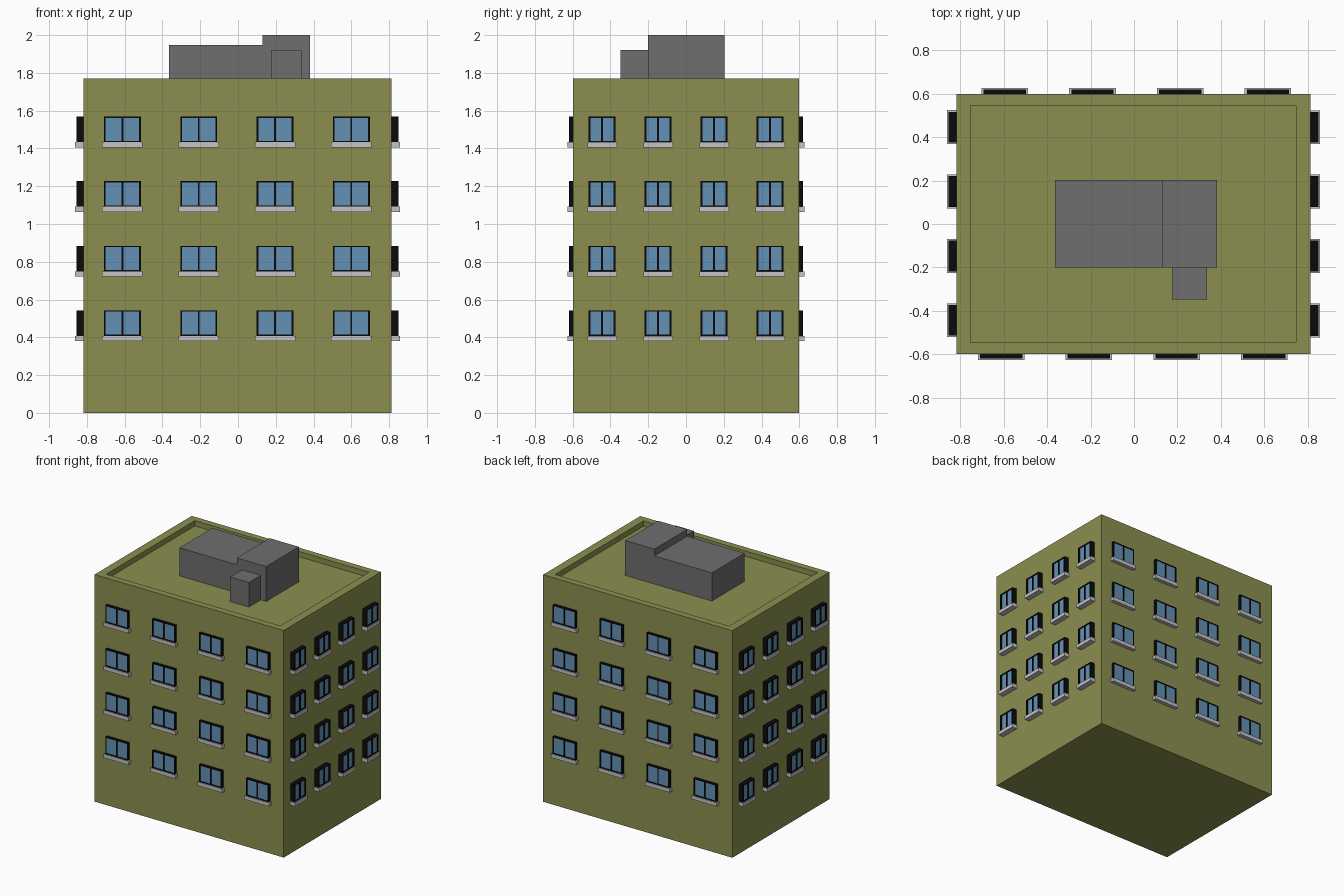
import bpy, bmesh
from mathutils import Matrix, Vector
from math import radians

if "Cube" in bpy.data.objects:
    bpy.data.objects.remove(bpy.data.objects["Cube"], do_unlink=True)


def material(name, rgb):
    m = bpy.data.materials.new(name)
    m.use_nodes = True
    m.diffuse_color = (*rgb, 1)
    bsdf = m.node_tree.nodes["Principled BSDF"]
    bsdf.inputs["Base Color"].default_value = (*rgb, 1)
    bsdf.inputs["Roughness"].default_value = 0.8
    return m


OLIVE = material("olive wall", (0.26, 0.275, 0.078))
GREY = material("roof grey", (0.156, 0.156, 0.156))
BLACK = material("frame black", (0.003, 0.003, 0.003))
BLUE = material("glass blue", (0.127, 0.283, 0.46))
PALE = material("sill pale grey", (0.55, 0.55, 0.57))


def add_box(bm, lo, hi):
    """Add a box between two opposite corners and return its vertices."""
    lo, hi = Vector(lo), Vector(hi)
    mat = Matrix.Translation((lo + hi) / 2) @ Matrix.Diagonal((*(hi - lo), 1))
    return bmesh.ops.create_cube(bm, size=1, matrix=mat)["verts"]


def finish(bm, name, mat):
    mesh = bpy.data.meshes.new(name)
    bm.to_mesh(mesh)
    bm.free()
    mesh.materials.append(mat)
    obj = bpy.data.objects.new(name, mesh)
    bpy.context.collection.objects.link(obj)
    return obj


# Building body with a sunken roof behind a parapet
X0, X1, Y, TOP, ROOF = -0.818, 0.813, 0.598, 1.769, 1.728
bm = bmesh.new()
add_box(bm, (X0, -Y, 0), (X1, Y, TOP))
bm.faces.ensure_lookup_table()
roof = max(bm.faces, key=lambda f: f.calc_center_median().z)
bmesh.ops.inset_region(bm, faces=[roof], thickness=0.052, use_even_offset=True)
inner = [v for v in roof.verts]
for v in inner:
    v.co.x += 0.012 if v.co.x < 0 else -0.014
floor = bmesh.ops.extrude_discrete_faces(bm, faces=[roof])["faces"][0]
for v in floor.verts:
    v.co.z = ROOF
finish(bm, "building_body", OLIVE)

# Rooftop service blocks
BLOCKS = {
    "roof_long_block": ((-0.365, -0.2, ROOF), (0.13, 0.203, 1.947)),
    "roof_tall_block": ((0.13, -0.2, ROOF), (0.382, 0.203, 2.0)),
    "roof_small_block": ((0.176, -0.347, ROOF), (0.336, -0.2, 1.92)),
}
for name, (lo, hi) in BLOCKS.items():
    bm = bmesh.new()
    add_box(bm, lo, hi)
    finish(bm, name, GREY)


def facade(side, angle, wall, first, step, width, depth, sill_depth, border):
    """Four floors of four windows, laid out facing -y and then turned."""
    frames, panes, sills = bmesh.new(), bmesh.new(), bmesh.new()
    half, rail, height = width / 2, 0.007, 0.135
    back, front = -wall, -wall - depth
    for floor_no in range(4):
        z = 0.408 + floor_no * 0.3417
        top = z + height
        for col in range(4):
            c = first + col * step
            # Jambs and centre mullion
            for a, b in ((-half, border - half), (half - border, half),
                         (-border / 2, border / 2)):
                add_box(frames, (c + a, front, z), (c + b, back, top))
            # Head and bottom rails
            for a, b in ((z, z + rail), (top - rail, top)):
                add_box(frames, (c - half, front, a), (c + half, back, b))
            # Slightly recessed panes
            for a, b in ((border - half, -border / 2), (border / 2, half - border)):
                add_box(panes, (c + a, -wall - depth * 0.8, z + rail),
                        (c + b, back, top - rail))
            # Projecting sill
            reach = half * 1.1
            add_box(sills, (c - reach, -wall - sill_depth, z - 0.028),
                    (c + reach, back, z))
    turn = Matrix.Rotation(radians(angle), 4, "Z")
    for bm, part, mat in ((frames, "window_frames", BLACK),
                          (panes, "window_glass", BLUE),
                          (sills, "window_sills", PALE)):
        bm.transform(turn)
        finish(bm, f"{side}_{part}", mat)


LONG = dict(step=0.404, width=0.195, depth=0.022, sill_depth=0.029, border=0.009)
SHORT = dict(step=0.2965, width=0.142, depth=0.036, sill_depth=0.044, border=0.01)
facade("front", 0, Y, -0.612, **LONG)
facade("back", 180, Y, -0.617, **LONG)
facade("left", 90, X1, -0.444, **SHORT)
facade("right", -90, -X0, -0.446, **SHORT)
